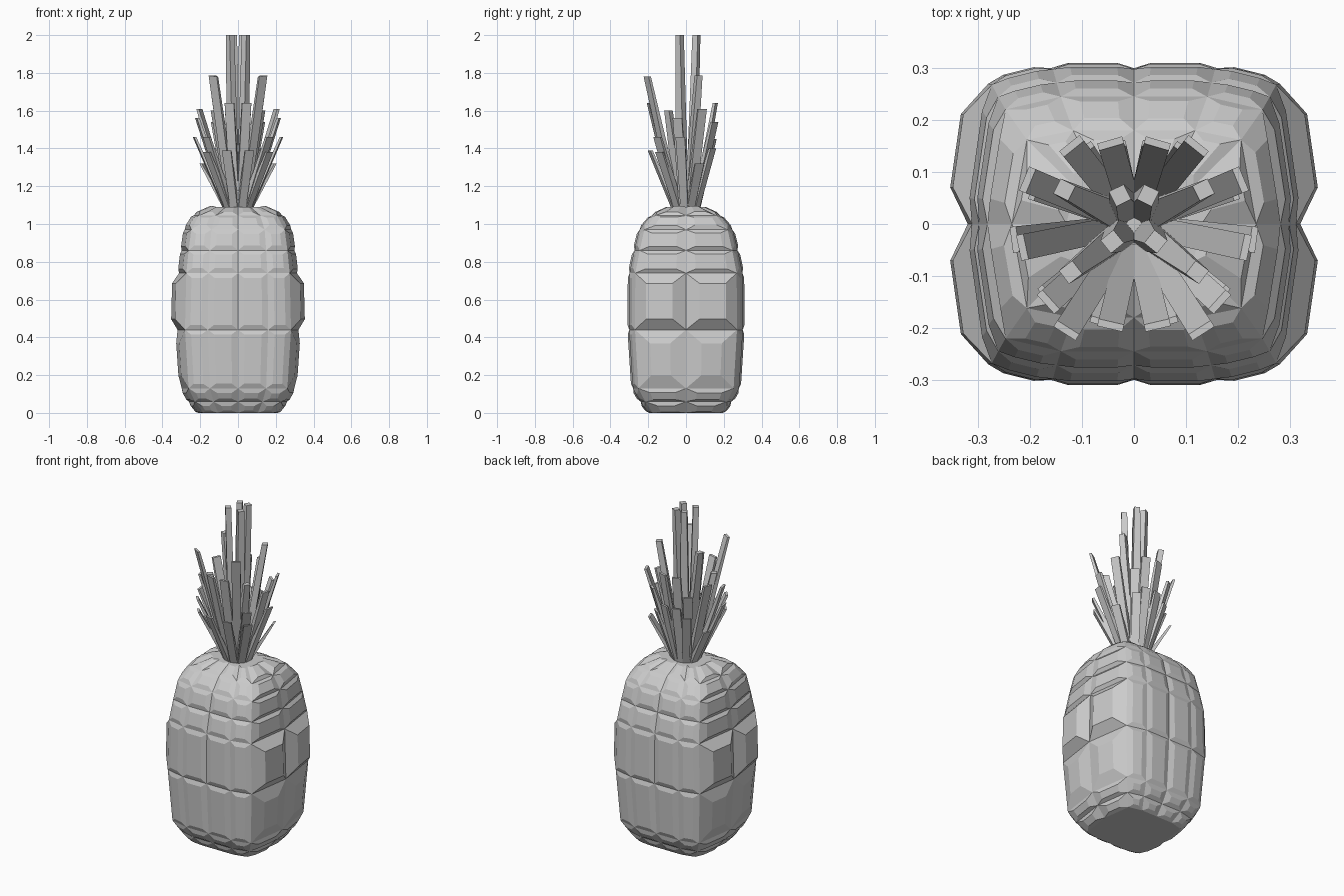
import bpy, bmesh
from mathutils import Vector

cube = bpy.data.objects.get("Cube")
if cube:
    bpy.data.objects.remove(cube, do_unlink=True)

grey = bpy.data.materials.new("plain grey")
grey.use_nodes = True
grey.diffuse_color = (0.6, 0.6, 0.6, 1)
grey.node_tree.nodes["Principled BSDF"].inputs["Base Color"].default_value = (0.6, 0.6, 0.6, 1)


def finish(bm, name):
    bmesh.ops.recalc_face_normals(bm, faces=bm.faces[:])
    mesh = bpy.data.meshes.new(name)
    bm.to_mesh(mesh)
    bm.free()
    mesh.materials.append(grey)
    obj = bpy.data.objects.new(name, mesh)
    bpy.context.collection.objects.link(obj)


# Fruit body: height, half width and half depth of each groove between panel rows
ROWS = [(0, .21, .195), (.06, .26, .24), (.13, .298, .28), (.44, .32, .3),
        (.74, .312, .298), (.86, .298, .272), (.97, .282, .245),
        (1.045, .235, .18), (1.09, .13, .08)]
# Side panel inset along the row, inset upwards and bulge, per row
SIDE = {2: (.08, .07, .024), 3: (.065, .055, .045)}
# Groove columns around the body, as fractions of half width and half depth
QUARTER = [(0, -1), (.5, -1), (.877, -.9), (1, 0)]
RIGHT = QUARTER + [(x, -y) for x, y in reversed(QUARTER[:3])]
RING = RIGHT + [(-x, y) for x, y in reversed(RIGHT[1:-1])]


def add_panel(bm, corners, inset_u, inset_v, bulge):
    """Raised panel with sloped rims on one cell of the groove grid."""
    a, b, c, d = [v.co for v in corners]
    normal = (c - a).cross(d - b).normalized()
    u = min(inset_u / (b - a).length, .3)
    v = min(inset_v / (d - a).length, .3)
    inner = []
    for s, t in ((u, v), (1 - u, v), (1 - u, 1 - v), (u, 1 - v)):
        point = a.lerp(b, s).lerp(d.lerp(c, s), t) + normal * bulge
        inner.append(bm.verts.new(point))
    for i in range(4):
        j = (i + 1) % 4
        bm.faces.new((corners[i], corners[j], inner[j], inner[i]))
    bm.faces.new(inner)


bm = bmesh.new()
grid = [[bm.verts.new((fx * hx, fy * hy, z)) for fx, fy in RING] for z, hx, hy in ROWS]
n = len(RING)
for r in range(len(ROWS) - 1):
    for k in range(n):
        m = (k + 1) % n
        cell = (grid[r][k], grid[r][m], grid[r + 1][m], grid[r + 1][k])
        on_side = abs(RING[k][0]) == 1 or abs(RING[m][0]) == 1
        if on_side:
            inset = SIDE.get(r, (.05, .02, .014))
        else:
            inset = (.032, .025, .01)
        add_panel(bm, cell, *inset)
bm.faces.new(grid[0])
bm.faces.new(grid[-1])
finish(bm, "fruit_body")


# Crown leaves: tapered four-sided blades leaning outwards
def add_leaf(name, tip, base_spread, base_size, tip_size):
    tip = Vector(tip)
    out = Vector((tip.x, tip.y, 0)).normalized()
    across = Vector((-out.y, out.x, 0))
    base = out * base_spread + Vector((0, 0, 1.07))
    bm = bmesh.new()
    ends = []
    for centre, (wide, thick) in ((base, base_size), (tip, tip_size)):
        ends.append([bm.verts.new(centre + across * wide * s / 2 + out * thick * t / 2)
                     for s, t in ((-1, -1), (1, -1), (1, 1), (-1, 1))])
    low, high = ends
    for i in range(4):
        j = (i + 1) % 4
        bm.faces.new((low[i], low[j], high[j], high[i]))
    bm.faces.new(low)
    bm.faces.new(high)
    finish(bm, name)


CENTRE_LEAVES = [(.027, .055, 2.0), (.042, -.034, 2.0),
                 (.134, .066, 1.785), (.122, -.093, 1.6)]
LONG_LEAVES = [(.045, .155, 1.64), (.12, .15, 1.54), (.205, .085, 1.61), (.215, -.045, 1.56),
               (.165, -.15, 1.46), (.13, -.205, 1.78), (.045, -.195, 1.64)]
SHORT_LEAVES = [(.06, -.19, 1.39), (.165, -.14, 1.38), (.23, -.03, 1.46),
                (.19, .07, 1.32), (.1, .14, 1.4), (.04, .15, 1.45)]
for side, sign in (("left", 1), ("right", -1)):
    for kind, leaves, spread, base_size, tip_size in (
            ("centre", CENTRE_LEAVES, .03, (.055, .04), (.032, .032)),
            ("long", LONG_LEAVES, .05, (.045, .035), (.05, .014)),
            ("short", SHORT_LEAVES, .055, (.04, .03), (.05, .012))):
        for i, (x, y, z) in enumerate(leaves):
            add_leaf(f"{kind}_leaf_{side}_{i + 1}", (x * sign, y, z),
                     spread, base_size, tip_size)
